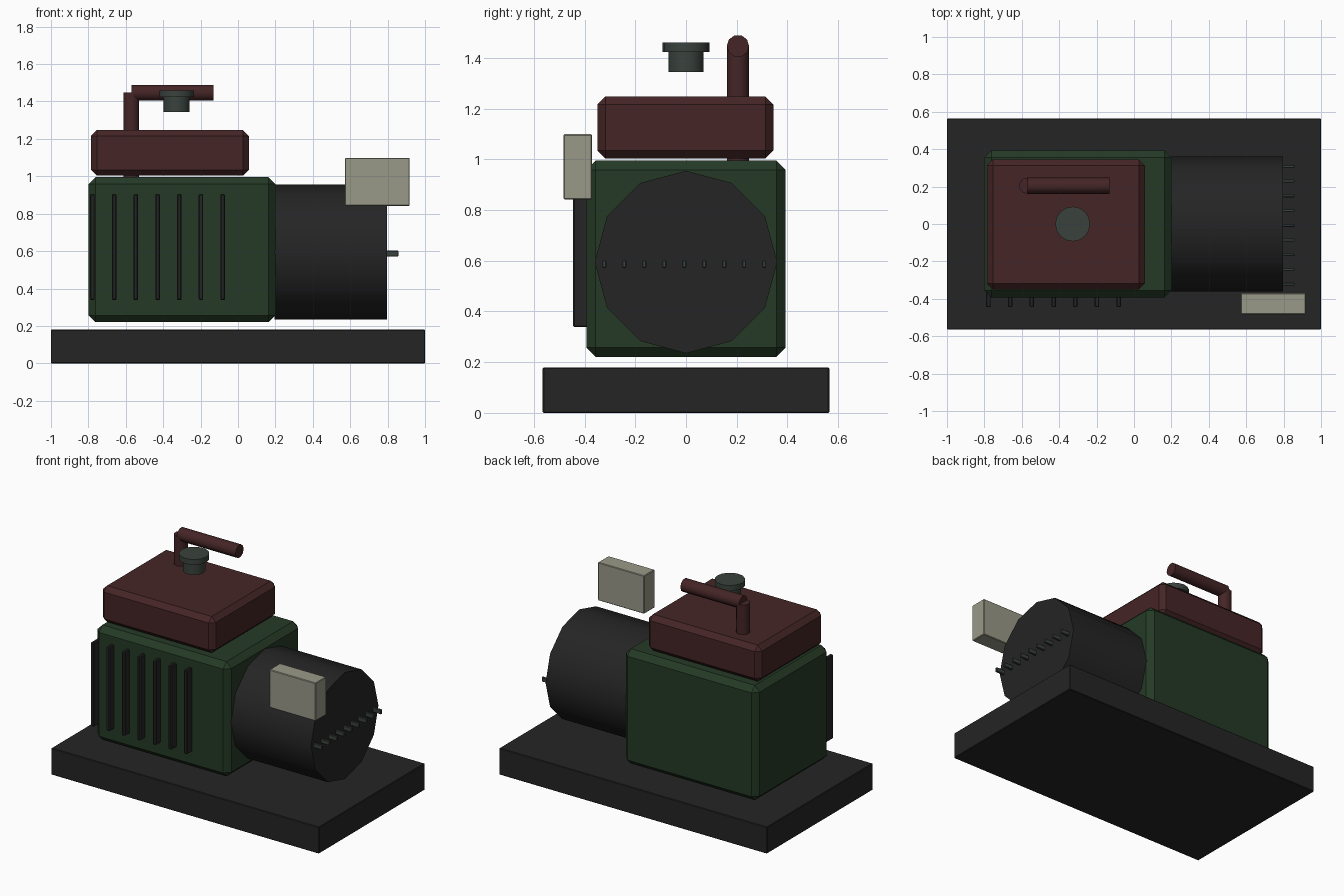
import bpy, math
from mathutils import Vector

if "Cube" in bpy.data.objects:
    bpy.data.objects.remove(bpy.data.objects["Cube"])


def material(name, rgb):
    m = bpy.data.materials.new(name)
    m.diffuse_color = (*rgb, 1)
    m.use_nodes = True
    m.node_tree.nodes["Principled BSDF"].inputs["Base Color"].default_value = m.diffuse_color
    return m


BLACK = material("charcoal", (0.018, 0.018, 0.018))
GREEN = material("dark green", (0.018, 0.042, 0.019))
RED = material("dark red", (0.059, 0.018, 0.019))
BEIGE = material("beige", (0.32, 0.32, 0.25))
STEEL = material("grey green steel", (0.042, 0.055, 0.047))


def finish(name, mat, bevel=0):
    ob = bpy.context.object
    ob.name = name
    ob.data.materials.append(mat)
    if bevel:
        mod = ob.modifiers.new("chamfer", "BEVEL")
        mod.width = bevel
        mod.segments = 1
    return ob


def box(name, lo, hi, mat, bevel=0):
    lo, hi = Vector(lo), Vector(hi)
    bpy.ops.mesh.primitive_cube_add(size=1, location=(lo + hi) / 2)
    bpy.context.object.scale = hi - lo
    bpy.ops.object.transform_apply(location=False, rotation=False, scale=True)
    return finish(name, mat, bevel)


def cylinder(name, a, b, r, sides, mat):
    a, b = Vector(a), Vector(b)
    d = b - a
    rot = (0, math.pi / 2, 0) if abs(d.x) > abs(d.z) else (0, 0, 0)
    bpy.ops.mesh.primitive_cylinder_add(vertices=sides, radius=r, depth=d.length,
                                        location=(a + b) / 2, rotation=rot)
    ob = finish(name, mat)
    bpy.ops.object.shade_smooth_by_angle(angle=math.radians(50))
    return ob


# Base slab, engine block and cover
box("base_plate", (-1, -0.565, 0), (1, 0.565, 0.18), BLACK, 0.004)
box("engine_block", (-0.8, -0.393, 0.22), (0.2, 0.393, 0.995), GREEN, 0.037)
box("engine_cover", (-0.787, -0.35, 1.003), (0.058, 0.345, 1.248), RED, 0.032)

# Alternator drum with a row of terminal pins
cylinder("alternator", (0.195, 0, 0.595), (0.797, 0, 0.595), 0.36, 12, BLACK)
for i in range(9):
    y = -0.322 + i * 0.0788
    box(f"terminal_pin_{i + 1}", (0.79, y - 0.008, 0.572), (0.858, y + 0.008, 0.602),
        STEEL, 0.003)

# Cooling fins on the front
for i in range(7):
    x = -0.778 + i * 0.116
    box(f"cooling_fin_{i + 1}", (x - 0.012, -0.445, 0.338), (x + 0.012, -0.36, 0.905),
        BLACK, 0.005)

# Control box
box("control_box", (0.572, -0.483, 0.842), (0.918, -0.37, 1.099), BEIGE, 0.004)

# Exhaust
cylinder("exhaust_riser", (-0.57, 0.205, 0.95), (-0.57, 0.205, 1.447), 0.044, 10, RED)
cylinder("exhaust_outlet", (-0.57, 0.205, 1.447), (-0.132, 0.205, 1.447), 0.044, 10, RED)

# Fuel cap
cylinder("cap_neck", (-0.328, 0, 1.345), (-0.328, 0, 1.43), 0.07, 16, STEEL)
cylinder("cap_top", (-0.328, 0, 1.423), (-0.328, 0, 1.46), 0.093, 16, STEEL)
